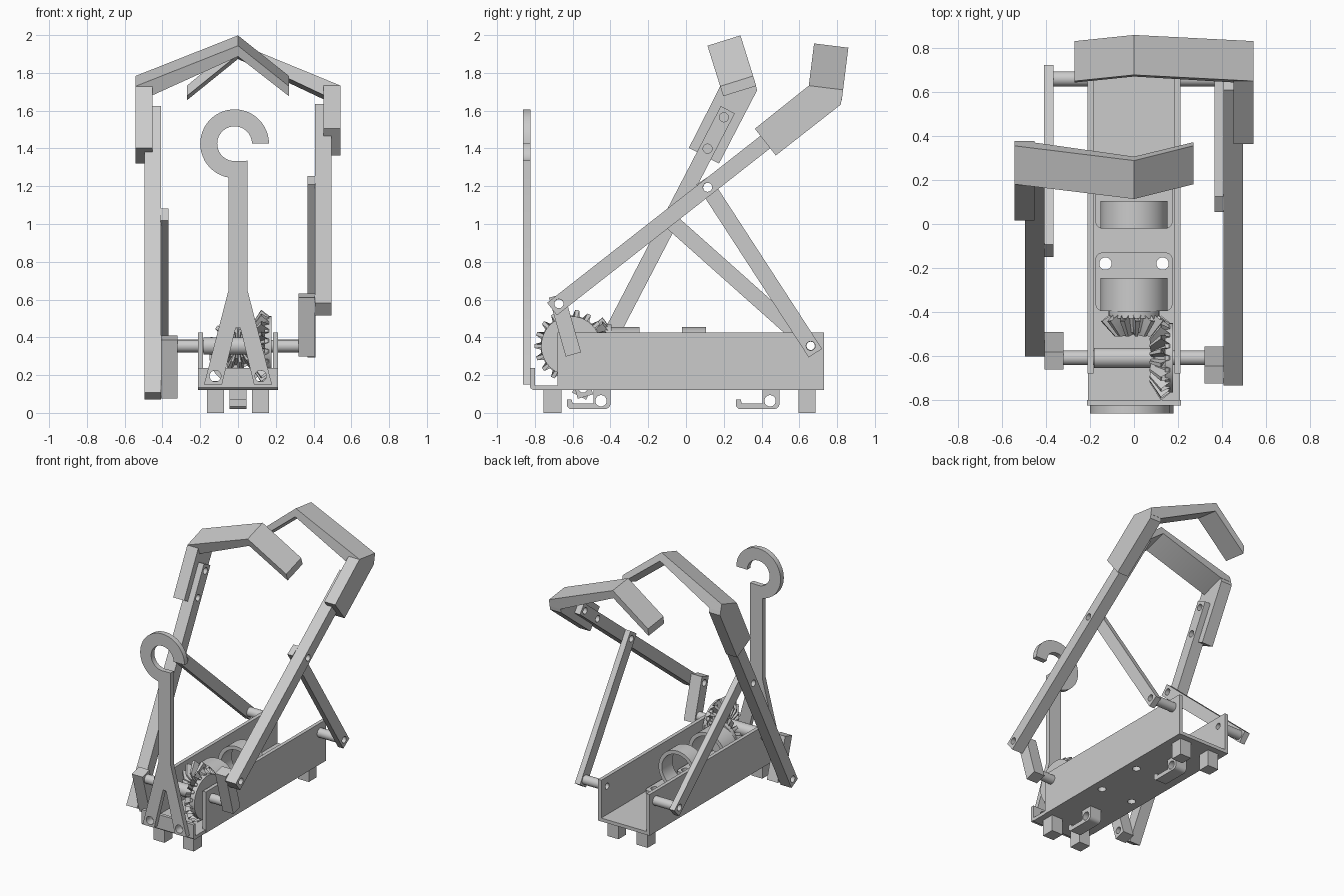
import bpy, bmesh
from math import sin, cos, pi, radians, atan2, hypot
from mathutils import Matrix, Vector

if "Cube" in bpy.data.objects:
    bpy.data.objects.remove(bpy.data.objects["Cube"])

# Drawing planes: local (u, v, n) mapped to world axes
TOP = Matrix.Identity(4)                                             # u=x v=y n=z
SIDE = Matrix(((0, 0, 1, 0), (1, 0, 0, 0), (0, 1, 0, 0), (0, 0, 0, 1)))   # u=y v=z n=x
FRONT = Matrix(((1, 0, 0, 0), (0, 0, -1, 0), (0, 1, 0, 0), (0, 0, 0, 1)))  # u=x v=z n=-y


def finish(name, bm, M):
    bmesh.ops.remove_doubles(bm, verts=bm.verts, dist=1e-5)
    bmesh.ops.recalc_face_normals(bm, faces=bm.faces)
    me = bpy.data.meshes.new(name)
    bm.to_mesh(me)
    bm.free()
    me.transform(M)
    ob = bpy.data.objects.new(name, me)
    bpy.context.collection.objects.link(ob)
    return ob


def plate(name, loops, n0, n1, M):
    """Extrude a 2D outline (first loop) with holes (other loops) from n0 to n1."""
    n0, n1 = sorted((n0, n1))
    cu = bpy.data.curves.new(name, 'CURVE')
    cu.dimensions, cu.fill_mode, cu.extrude = '2D', 'BOTH', (n1 - n0) / 2
    for pts in loops:
        sp = cu.splines.new('POLY')
        sp.points.add(len(pts) - 1)
        for p, q in zip(sp.points, pts):
            p.co = (q[0], q[1], 0, 1)
        sp.use_cyclic_u, sp.use_smooth = True, False
    tmp = bpy.data.objects.new(name + "_curve", cu)
    bpy.context.collection.objects.link(tmp)
    me = bpy.data.meshes.new_from_object(tmp.evaluated_get(bpy.context.evaluated_depsgraph_get()))
    bpy.data.objects.remove(tmp)
    bpy.data.curves.remove(cu)
    bm = bmesh.new()
    bm.from_mesh(me)
    bpy.data.meshes.remove(me)
    return finish(name, bm, M @ Matrix.Translation((0, 0, (n0 + n1) / 2)))


def arc(cx, cy, r, a0, a1, n):
    return [(cx + r * cos(radians(a0 + (a1 - a0) * i / n)),
             cy + r * sin(radians(a0 + (a1 - a0) * i / n))) for i in range(n + 1)]


def circle(cx, cy, r, n=32):
    return arc(cx, cy, r, 0, 360, n)[:-1]


def rect(u0, u1, v0, v1):
    return [(u0, v0), (u1, v0), (u1, v1), (u0, v1)]


def round_rect(u0, u1, v0, v1, r):
    return (arc(u0 + r, v0 + r, r, 180, 270, 5) + arc(u1 - r, v0 + r, r, 270, 360, 5)
            + arc(u1 - r, v1 - r, r, 0, 90, 5) + arc(u0 + r, v1 - r, r, 90, 180, 5))


def swing(y, z, angle):
    """Frame at (y, z) turned by angle in the side plane."""
    return Matrix.Translation((0, y, z)) @ Matrix.Rotation(angle, 4, 'X')


def bevel_gear(name, teeth, R, H, back, back_r, M):
    """Bevel gear about local n, cone apex at the origin, large end at n = H."""
    L = hypot(R, H)
    loops = []
    bm = bmesh.new()
    for k in (1, 0.58):
        loop = []
        for i in range(teeth):
            for f, off in ((-.34, -.03), (-.15, .022), (.15, .022), (.34, -.03)):
                a = 2 * pi * (i + f) / teeth
                r, h = (R + off * H / L) * k, (H - off * R / L) * k
                loop.append(bm.verts.new((r * cos(a), r * sin(a), h)))
        loops.append(loop)
    n = len(loops[0])
    for i in range(n):
        j = (i + 1) % n
        bm.faces.new((loops[0][i], loops[0][j], loops[1][j], loops[1][i]))
    for loop, h in ((loops[0], H + .01), (loops[1], H * .6)):
        c = bm.verts.new((0, 0, h))
        for i in range(n):
            bm.faces.new((c, loop[i], loop[(i + 1) % n]))
    finish(name, bm, M)
    plate(name + "_back", [circle(0, 0, back_r, 40)], H, back, M)


AY, AZ = -.609, .354          # crank axle
RY, RZ = .66, .355            # rear pivot

# Channel chassis: floor, side walls, front lip
bolt_holes = [circle(sx * .13, y, .028, 20) for sx in (-1, 1) for y in (-.18, .18)]
plate("chassis_floor", [rect(-.21, .21, -.805, .73)] + bolt_holes, .12, .145, TOP)
for s, side in ((-1, "left"), (1, "right")):
    plate(f"chassis_wall_{side}", [rect(-.68, .73, .12, .425), circle(RY, RZ, .022, 24)],
          s * .185, s * .212, SIDE)
lip_holes = [circle(sx * .12, .195, .03, 24) for sx in (-1, 1)]
plate("chassis_lip", [rect(-.213, .213, .135, .237)] + lip_holes, .80, .825, FRONT)
plate("lip_bend", [[(-.825, .135), (-.80, .145), (-.80, .12), (-.812, .123), (-.822, .13)]],
      -.213, .213, SIDE)

# Feet and the two cable hooks underneath
for sx in (-1, 1):
    for y0, y1, end in ((-.755, -.66, "front"), (.595, .685, "rear")):
        plate(f"foot_{end}", [rect(sx * .075, sx * .165, y0, y1)], 0, .122, TOP)
for dy in (0, .895):
    hook = [(-.63, .07), (-.63, .035), (-.615, .02)] + arc(-.43, .05, .03, 270, 360, 6) + \
           [(-.40, .122), (-.49, .122), (-.49, .05), (-.60, .05), (-.605, .07)]
    plate("under_hook", [[(y + dy, z) for y, z in hook], circle(-.45 + dy, .064, .03, 24)],
          -.045, .045, SIDE)

# Hanger with split legs and an open ring on top
stem = [(.05, 1.335)] + arc(-.018, 1.425, .092, 270, 0, 30) + arc(-.018, 1.425, .182, 0, 260, 36) + \
       [(-.05, .65), (-.18, .15), (-.085, .15), (-.012, .45), (.012, .45), (.085, .15), (.18, .15), (.05, .65)]
plate("hanger", [stem] + lip_holes, .824, .862, FRONT)

# Motor clamps: ring on a bolted base
for y0, y1, yb in ((-.395, -.245, -.13), (-.02, .105, .24)):
    hy = -.18 if y0 < -.1 else .18
    plate("motor_ring", [circle(0, .302, .152, 48), circle(0, .302, .125, 48)], -y0, -y1, FRONT)
    plate("motor_base", [round_rect(-.175, .175, y0, yb, .03)]
          + [circle(sx * .13, hy, .028, 20) for sx in (-1, 1)], .144, .17, TOP)

# Crank axle with hub, and the meshing bevel gears
plate("crank_axle", [circle(AY, AZ, .033)], -.33, .33, SIDE)
plate("gear_hub", [circle(AY, AZ, .046)], -.183, .12, SIDE)
bevel_gear("driven_gear", 18, .18, .14, .178, .158, Matrix.Translation((0, AY, AZ)) @ SIDE)
bevel_gear("drive_pinion", 13, .135, .18, .214, .115,
           Matrix.Translation((0, AY, AZ)) @ Matrix.Rotation(-pi / 2, 4, 'X'))

# Arms: crank, rocker bar, rear link, tube pivot, forearm and roof-shaped hand
for s, side, pin, ang in ((1, "right", (-.673, .578), atan2(.617, .788)),
                          (-1, "left", (-.545, .130), atan2(.887, .461))):
    crank_ang = atan2(pin[1] - AZ, pin[0] - AY)
    plate(f"crank_{side}", [rect(-.046, .278, -.042, .042), circle(.232, 0, .024, 24)],
          s * .32, s * .408, swing(AY, AZ, crank_ang) @ SIDE)
    arm = swing(pin[0], pin[1], ang)
    plate(f"rocker_bar_{side}", [rect(-.046, 1.662, -.042, .042)]
          + [circle(a, 0, .024, 24) for a in (0, 1.0, 1.43, 1.617)],
          s * .408, s * .496, arm @ SIDE)
    py, pz = pin[0] + cos(ang), pin[1] + sin(ang)
    plate(f"rear_link_{side}", [rect(-.046, 1.046, -.042, .042)]
          + [circle(a, 0, .024, 24) for a in (0, 1.0)],
          s * .367, s * .41, swing(RY, RZ, atan2(pz - RZ, py - RY)) @ SIDE)
    plate(f"rear_pivot_{side}", [circle(RY, RZ, .034), circle(RY, RZ, .022, 24)],
          s * .2, s * .37, SIDE)
    plate(f"forearm_{side}", [[(1.388, -.09), (1.825, -.09), (1.883, -.036), (1.753, .093), (1.388, .09)]],
          s * .453, s * .543, arm @ SIDE)
    roof = [(.543, 0), (0, .225), (-.27, 0), (-.27, -.055), (0, .165), (.453, -.05), (.543, -.05)]
    plate(f"hand_{side}", [[(s * x, t) for x, t in roof]], -.0915, .0915,
          arm @ Matrix.Translation((0, 1.818, .0285)) @ Matrix.Rotation(radians(44.8), 4, 'X'))

# Smooth round parts, keep edges sharp
for ob in bpy.context.scene.objects:
    ob.select_set(True)
    bpy.context.view_layer.objects.active = ob
bpy.ops.object.shade_smooth_by_angle(angle=radians(30))
